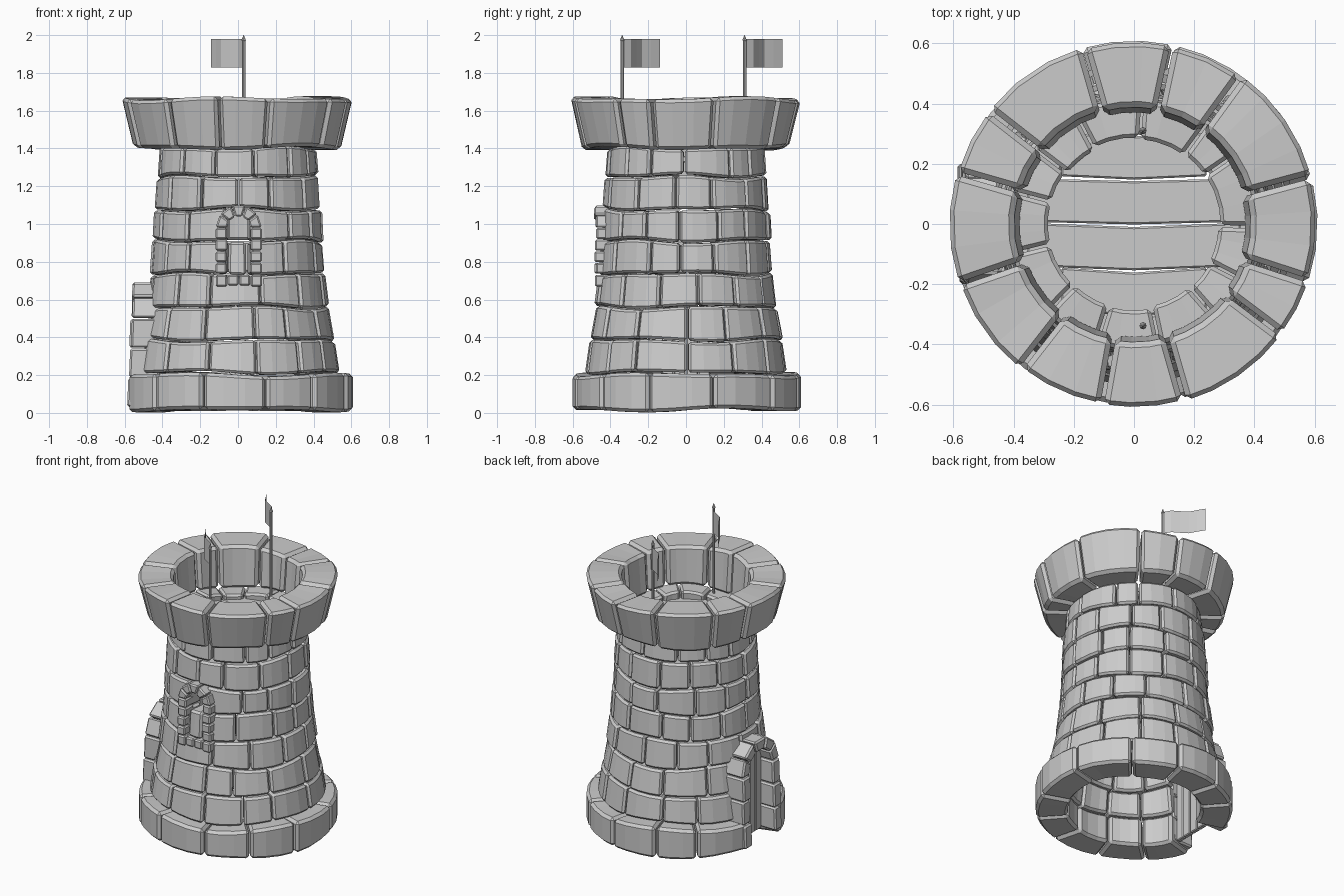
import bpy, bmesh, random
from math import sin, cos, pi, radians, sqrt, ceil
from mathutils import Vector

if "Cube" in bpy.data.objects:
    bpy.data.objects.remove(bpy.data.objects["Cube"])

random.seed(4)


def finish(bm, name, bevel=0.0):
    bmesh.ops.recalc_face_normals(bm, faces=bm.faces)
    me = bpy.data.meshes.new(name)
    bm.to_mesh(me)
    bm.free()
    ob = bpy.data.objects.new(name, me)
    bpy.context.collection.objects.link(ob)
    if bevel:
        mod = ob.modifiers.new("worn_edges", 'BEVEL')
        mod.width = bevel
        mod.segments = 1
        mod.limit_method = 'ANGLE'
        mod.angle_limit = radians(35)
    return ob


def loft(bm, sections):
    """Closed solid through a list of equal-length cross-sections."""
    rows = [[bm.verts.new(p) for p in s] for s in sections]
    n = len(rows[0])
    for a, b in zip(rows, rows[1:]):
        for i in range(n):
            j = (i + 1) % n
            bm.faces.new((a[i], a[j], b[j], b[i]))
    bm.faces.new(rows[0])
    bm.faces.new(rows[-1])


def wave(seam, a):
    """Uneven height of a mortar seam, shared by the courses above and below."""
    return 0.007 * sin(3 * a + seam * 2.1) + 0.005 * sin(5 * a + seam * 4.7)


def ring(name, joints, profile, seam, bevel=0.013, gap=0.004):
    """Course of curved stones; profile = (r, z) inner low, outer low, outer top, inner top."""
    bm = bmesh.new()
    for a0, a1 in joints:
        n = max(2, ceil((a1 - a0) / 12))
        push = random.uniform(-0.006, 0.006)
        lo, hi = radians(a0), radians(a1)
        secs = []
        for k in range(n + 1):
            a = lo + (hi - lo) * k / n
            sec = []
            for i, (r, z) in enumerate(profile):
                g = gap / r * (1 if k == 0 else -1 if k == n else 0)
                dz = wave(seam, a) if i in (0, 1) else wave(seam + 1, a)
                rr = r + push
                sec.append((rr * cos(a + g), rr * sin(a + g), max(0, z + dz)))
            secs.append(sec)
        loft(bm, secs)
    return finish(bm, name, bevel)


def spread(start, end, n, jitter=0.16):
    """Split an angular range into n slightly uneven stones."""
    step = (end - start) / n
    cuts = [start + step * (i + (random.uniform(-jitter, jitter) if 0 < i < n else 0))
            for i in range(n + 1)]
    return list(zip(cuts, cuts[1:]))


# Base course, open at the doorway on the left (-x, 180 degrees)
ring("base_course", spread(-164, 164, 11),
     [(0.41, 0.014), (0.605, 0.014), (0.605, 0.205), (0.41, 0.205)], 0, 0.017)

# Tapering wall courses
seams = [0.21, 0.385, 0.56, 0.735, 0.91, 1.075, 1.25, 1.405]
radii = [(0.535, 0.51), (0.51, 0.478), (0.483, 0.462), (0.463, 0.45),
         (0.45, 0.442), (0.438, 0.427), (0.423, 0.412)]
for i, (rb, rt) in enumerate(radii):
    if i < 2:
        joints = spread(-164, 164, 12)                      # doorway gap
    elif i == 4:
        joints = spread(-82, 262, 13)                       # window gap
    elif i == 3:
        joints = spread(-82, 262, 13) + [(263, 276)]        # stone below window
    else:
        s = 8 + i * 13
        joints = spread(s, s + 360, 13)
    ring("wall_course_%d" % (i + 1), joints,
         [(rb - 0.13, seams[i] + 0.003), (rb, seams[i] + 0.003),
          (rt, seams[i + 1] - 0.003), (rt - 0.13, seams[i + 1] - 0.003)], i + 1)

# Flared parapet crown
cuts = [15, 54, 78, 106, 142, 164, 199, 232, 260, 286, 323, 342, 375]
ring("parapet_crown", list(zip(cuts, cuts[1:])),
     [(0.375, 1.4), (0.55, 1.4), (0.613, 1.665), (0.395, 1.665)], 8, 0.018, 0.006)


def arch(name, place, w_out, w_in, z0, zc, n_side, n_arch, depth, bevel):
    """Stone surround: two jambs and a round head. place(u, d, z) maps to world space."""
    bm = bmesh.new()
    g = 0.002

    def block(quad):
        push = random.uniform(-0.006, 0.006)
        loft(bm, [[place(u, d, z) for u, z in quad] for d in (push, depth)])
    h = (zc - z0) / n_side
    for s in (-1, 1):
        for k in range(n_side):
            a, b = z0 + k * h + g, z0 + (k + 1) * h - g
            wi = w_in + random.uniform(-0.004, 0.004)
            block([(s * wi, a), (s * w_out, a), (s * w_out, b), (s * wi, b)])
    for k in range(n_arch):
        a, b = pi * k / n_arch + 0.02, pi * (k + 1) / n_arch - 0.02
        block([(r * cos(t), zc + r * sin(t))
               for r, t in ((w_in, a), (w_out, a), (w_out, b), (w_in, b))])
    return bm


def box(bm, lo, hi):
    (x0, y0, z0), (x1, y1, z1) = lo, hi
    loft(bm, [[(x0, y0, z), (x1, y0, z), (x1, y1, z), (x0, y1, z)] for z in (z0, z1)])


# Doorway surround, leaning back slightly with the wall
bm = arch("door", lambda u, d, z: (-0.585 + 0.04 * z + d, u, z),
          0.2, 0.125, 0.03, 0.5, 3, 5, 0.16, 0.01)
finish(bm, "door_surround", 0.01)

# Door planks
bm = bmesh.new()
for k in range(4):
    y = -0.13 + k * 0.065
    top = 0.61 if k in (1, 2) else 0.57
    box(bm, (-0.475, y + 0.002, 0.03), (-0.445, y + 0.063, top))
finish(bm, "door_planks", 0.005)

# Window surround with sill stones
place = lambda u, d, z: (0.004 + u, -0.48 + d, z)
bm = arch("window", place, 0.122, 0.062, 0.735, 0.98, 4, 5, 0.09, 0.007)
for k in range(4):
    x = -0.118 + k * 0.0615
    z = 0.668 if k in (0, 3) else 0.675
    box(bm, (x + 0.002, -0.482, z), (x + 0.0595, -0.39, 0.731))
finish(bm, "window_surround", 0.008)

# Plank floor at the top
bm = bmesh.new()
for k in range(4):
    y0 = -0.3 + 0.15 * k
    y1 = y0 + 0.15
    half = sqrt(0.385 ** 2 - max(abs(y0), abs(y1)) ** 2)
    bend = random.uniform(0.004, 0.01)
    loft(bm, [[(x, y0 + 0.003 - b, 1.325), (x, y1 - 0.003 - b, 1.325),
               (x, y1 - 0.003 - b, 1.36), (x, y0 + 0.003 - b, 1.36)]
              for x, b in ((-half, -bend), (0, bend), (half, -bend))])
finish(bm, "floor_planks", 0.006)

# Flag poles with pointed tips, and rippled flags
for side, py in (("front", -0.338), ("back", 0.31)):
    bm = bmesh.new()
    loft(bm, [[(0.03 + r * cos(t * pi / 4), py + r * sin(t * pi / 4), z) for t in range(8)]
              for r, z in ((0.009, 1.34), (0.009, 1.97), (0.012, 1.972), (0.001, 2.0))])
    finish(bm, side + "_flag_pole")
    bm = bmesh.new()
    d, n = Vector((-0.69, 0.72, 0)), Vector((0.72, 0.69, 0))
    cols = []
    for k in range(6):
        p = Vector((0.03, py, 0)) + d * (0.265 * k / 5) + n * (0.013 * sin(k * 1.6))
        cols.append([bm.verts.new((p.x, p.y, z)) for z in (1.828, 1.98)])
    for a, b in zip(cols, cols[1:]):
        bm.faces.new((a[0], b[0], b[1], a[1]))
    finish(bm, side + "_flag")
